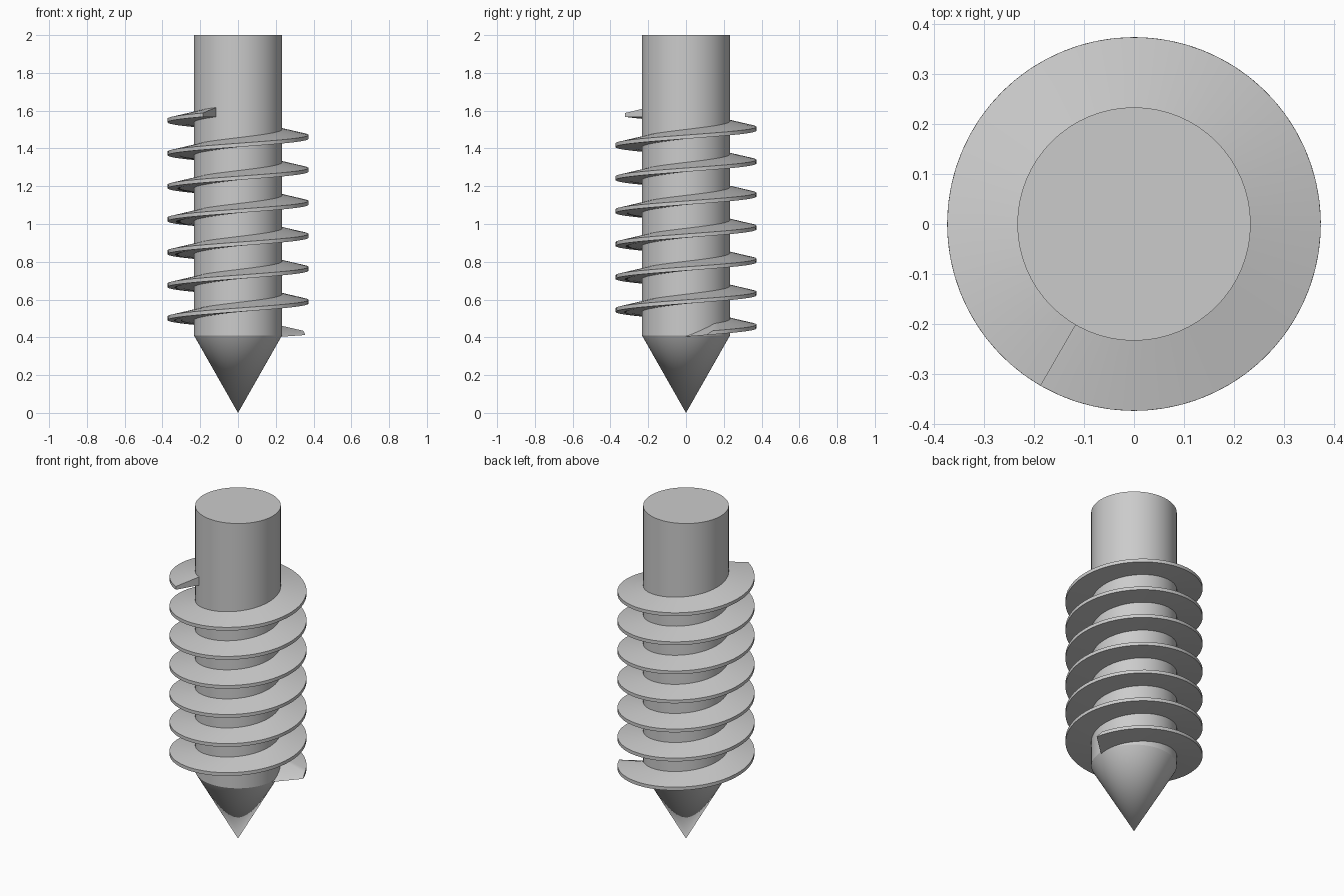
import bpy, bmesh
from math import radians, cos, sin

if "Cube" in bpy.data.objects:
    bpy.data.objects.remove(bpy.data.objects["Cube"], do_unlink=True)

CORE_R, THREAD_R, PITCH = 0.233, 0.373, 0.1745
TIP_H, TOP = 0.41, 2.0
SEGMENTS = 64

steel = bpy.data.materials.new("grey steel")
steel.use_nodes = True
steel.diffuse_color = (0.6, 0.6, 0.6, 1)
steel.node_tree.nodes["Principled BSDF"].inputs["Base Color"].default_value = (0.6, 0.6, 0.6, 1)


def add_object(name, bm):
    bmesh.ops.recalc_face_normals(bm, faces=bm.faces)
    mesh = bpy.data.meshes.new(name)
    bm.to_mesh(mesh)
    bm.free()
    mesh.materials.append(steel)
    obj = bpy.data.objects.new(name, mesh)
    bpy.context.collection.objects.link(obj)
    bpy.ops.object.select_all(action="DESELECT")
    obj.select_set(True)
    bpy.context.view_layer.objects.active = obj
    bpy.ops.object.shade_smooth_by_angle(angle=radians(25))
    return obj


def add_round(name, bottom_r, top_r, z0, z1):
    bm = bmesh.new()
    bmesh.ops.create_cone(bm, cap_ends=True, segments=SEGMENTS,
                          radius1=bottom_r, radius2=top_r, depth=z1 - z0)
    bmesh.ops.translate(bm, vec=(0, 0, (z0 + z1) / 2), verts=bm.verts)
    return add_object(name, bm)


# Shank and pointed tip
add_round("shank", CORE_R, CORE_R, TIP_H, TOP)
add_round("pointed_tip", 0, CORE_R, 0, TIP_H)

# Thread: four helical rails (radius, height at angle zero, start angle).
# The staggered starts give the run-in its slanted end.
ROOT_R = CORE_R - 0.006
rails = [(ROOT_R, 0.404, -2), (THREAD_R, 0.404, 17),
         (THREAD_R, 0.424, 22), (ROOT_R, 0.455, 42)]
END_ANGLE, STEPS = 2400, 430

bm = bmesh.new()
rows = []
for radius, height, start in rails:
    row = []
    for i in range(STEPS + 1):
        degrees = start + (END_ANGLE - start) * i / STEPS
        a = radians(degrees)
        row.append(bm.verts.new((radius * cos(a), radius * sin(a),
                                 height + PITCH * degrees / 360)))
    rows.append(row)
for k, row in enumerate(rows):
    following = rows[(k + 1) % len(rows)]
    for i in range(STEPS):
        bm.faces.new((row[i], row[i + 1], following[i + 1], following[i]))
bm.faces.new([row[0] for row in rows])
bm.faces.new([row[-1] for row in reversed(rows)])
add_object("spiral_thread", bm)
